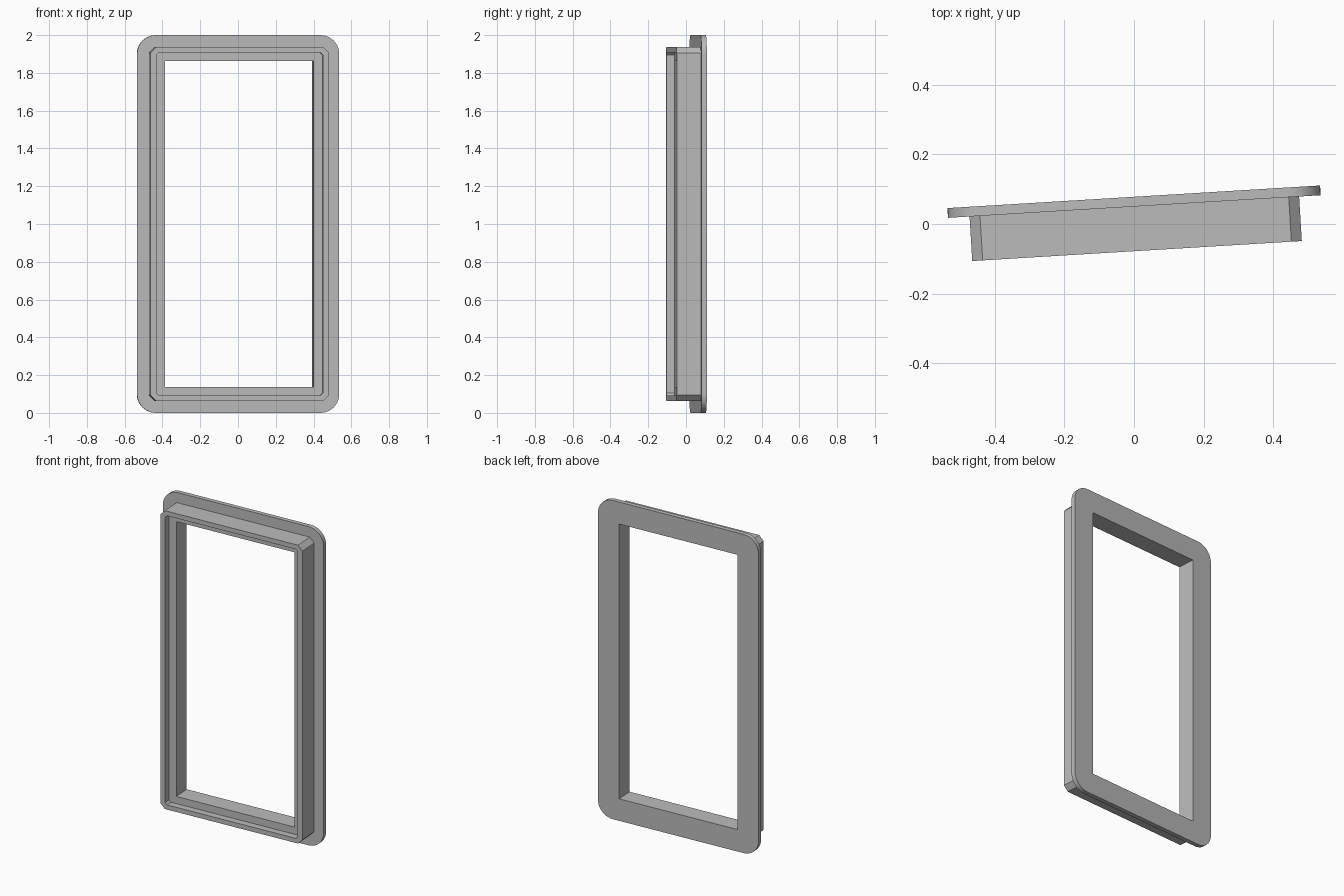
import bpy, bmesh, math
from mathutils import Matrix

if "Cube" in bpy.data.objects:
    bpy.data.objects.remove(bpy.data.objects["Cube"], do_unlink=True)

grey = bpy.data.materials.new("plain_grey")
grey.use_nodes = True
grey.diffuse_color = (0.5, 0.5, 0.5, 1)
grey.node_tree.nodes["Principled BSDF"].inputs["Base Color"].default_value = (0.5, 0.5, 0.5, 1)

# The whole frame is turned slightly about the vertical axis
PLACE = Matrix.Rotation(math.radians(3.47), 4, "Z") @ Matrix.Translation((0.004, 0, 1))


def outline(depth, half_w, half_h, corner, steps):
    """Rectangle with rounded corners (steps=1 gives a straight chamfer)."""
    points = []
    for quarter, (sx, sz) in enumerate([(1, 1), (-1, 1), (-1, -1), (1, -1)]):
        for i in range(steps + 1):
            a = math.pi / 2 * (quarter + i / steps)
            points.append((sx * (half_w - corner) + corner * math.cos(a), depth,
                           sz * (half_h - corner) + corner * math.sin(a)))
    return points


def ring(name, stations, steps, closed):
    """Skin a run of outlines into a frame."""
    bm = bmesh.new()
    loops = [[bm.verts.new(p) for p in outline(*s, steps)] for s in stations]
    pairs = list(zip(loops, loops[1:]))
    if closed:
        pairs.append((loops[-1], loops[0]))
    for a, b in pairs:
        for i in range(len(a)):
            j = (i + 1) % len(a)
            bm.faces.new((a[i], a[j], b[j], b[i]))
    bmesh.ops.remove_doubles(bm, verts=bm.verts[:], dist=1e-5)
    bmesh.ops.recalc_face_normals(bm, faces=bm.faces[:])
    mesh = bpy.data.meshes.new(name)
    bm.to_mesh(mesh)
    bm.free()
    mesh.materials.append(grey)
    obj = bpy.data.objects.new(name, mesh)
    obj.matrix_world = PLACE
    bpy.context.collection.objects.link(obj)
    return obj


BACK, JOINT, RECESS, FRONT = 0.078, 0.05, -0.035, -0.078
HOLE = (0.394, 0.862, 0)
FLANGE = (0.536, 1.0, 0.1)
BOX = (0.474, 0.936, 0.03)
RIM = (0.442, 0.907, 0.013)

# Flat back plate with rounded corners
flange = ring("back_flange", [(BACK, *HOLE), (BACK, *FLANGE),
                              (JOINT, *FLANGE), (JOINT, *HOLE)], 10, True)

# Chamfered box frame with a stepped recess inside the front rim
box = ring("front_frame", [(JOINT, *BOX), (FRONT, *BOX), (FRONT, *RIM),
                           (RECESS, *RIM), (RECESS, *HOLE), (JOINT, *HOLE)], 1, True)

# Soften the rounded corners, keeping every other edge sharp
bpy.ops.object.select_all(action="DESELECT")
flange.select_set(True)
bpy.context.view_layer.objects.active = flange
bpy.ops.object.shade_smooth_by_angle(angle=math.radians(30))
